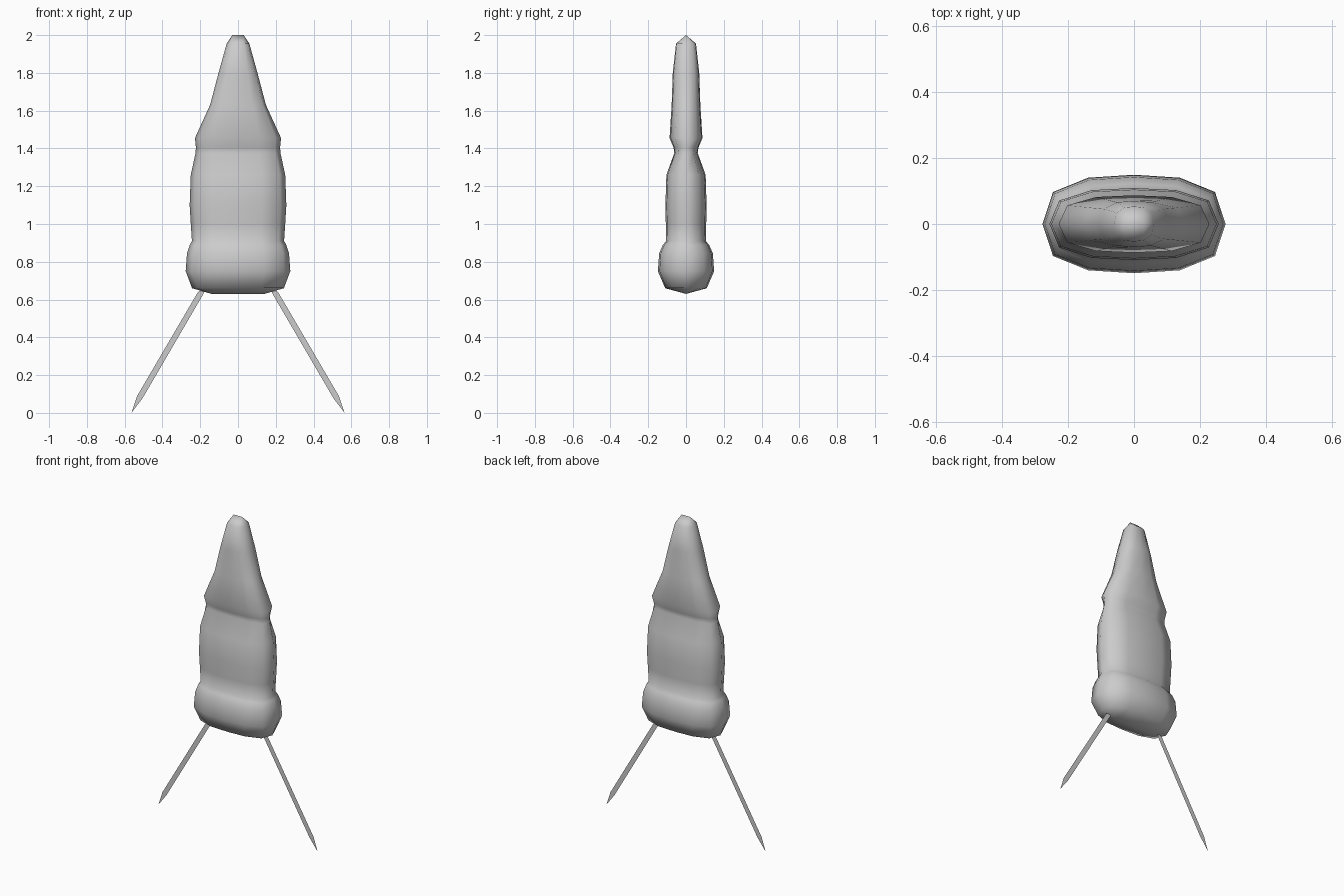
import bpy, bmesh

if "Cube" in bpy.data.objects:
    bpy.data.objects.remove(bpy.data.objects["Cube"])

# 12-sided rounded cross-section (unit half-width, unit half-depth)
SECTION = [(1, 0), (.885, .65), (.5, .94), (0, 1), (-.5, .94), (-.885, .65),
           (-1, 0), (-.885, -.65), (-.5, -.94), (0, -1), (.5, -.94), (.885, -.65)]

# Body profile: height, half-width, half-depth
PROFILE = [(.66, .243, .11), (.75, .277, .149), (.845, .27, .142), (.89, .255, .122),
           (.91, .244, .105), (1.0, .25, .107), (1.1, .256, .109), (1.26, .25, .104),
           (1.375, .225, .062), (1.405, .223, .066), (1.455, .228, .087),
           (1.63, .148, .076), (1.8, .103, .07), (1.955, .06, .053)]


def finish(bm, name, smooth):
    bmesh.ops.recalc_face_normals(bm, faces=bm.faces)
    for f in bm.faces:
        f.smooth = smooth
    me = bpy.data.meshes.new(name)
    bm.to_mesh(me)
    bm.free()
    ob = bpy.data.objects.new(name, me)
    bpy.context.collection.objects.link(ob)
    return ob


def cap(bm, r, z, half):
    """Close a ring with a 4 x 2 grid of quads raised to a short ridge."""
    mid = [bm.verts.new((x, 0, z)) for x in (half, 0, -half)]
    top = r[1:6]
    low = [r[11], r[10], r[9], r[8], r[7]]
    spine = [r[0], *mid, r[6]]
    for a, b in ((top, spine), (spine, low)):
        for i in range(4):
            bm.faces.new((a[i], a[i + 1], b[i + 1], b[i]))


# Body: lofted rings with domed ends
bm = bmesh.new()
rings = [[bm.verts.new((w * x, d * y, z)) for x, y in SECTION] for z, w, d in PROFILE]
for a, b in zip(rings, rings[1:]):
    for i in range(12):
        j = (i + 1) % 12
        bm.faces.new((a[i], a[j], b[j], b[i]))
cap(bm, rings[0], .63, .14)
cap(bm, rings[-1], 2.0, .03)
finish(bm, "body", True)

# Legs: flat splayed blades with pointed tips
BLADE = [(.17, .66), (.212, .64), (.535, .088), (.564, 0), (.505, .078), (.183, .63)]
for name, s in (("left_leg", -1), ("right_leg", 1)):
    bm = bmesh.new()
    bm.faces.new([bm.verts.new((s * x, 0, z)) for x, z in BLADE])
    finish(bm, name, False)
